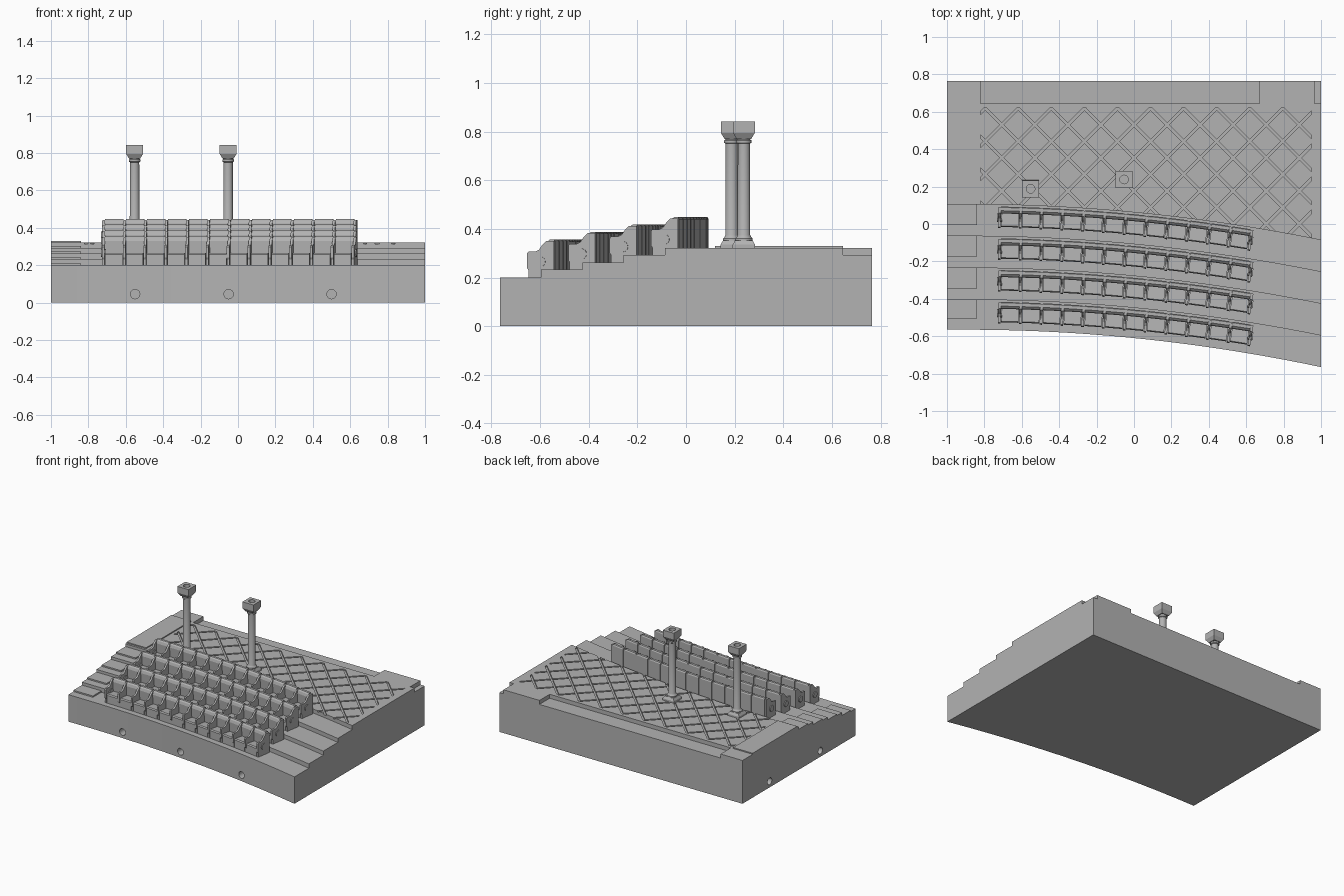
import bpy, bmesh, math
from mathutils import Matrix, Vector

cube = bpy.data.objects.get("Cube")
if cube:
    bpy.data.objects.remove(cube, do_unlink=True)

stone = bpy.data.materials.new("grey_stone")
stone.use_nodes = True
GREY = (0.45, 0.45, 0.45, 1)
stone.diffuse_color = GREY
stone.node_tree.nodes["Principled BSDF"].inputs["Base Color"].default_value = GREY

TREADS = [0.2, 0.232, 0.262, 0.292]      # tread heights, front to back
FRONTS = [-0.565, -0.405, -0.235, -0.065, 0.105]   # tread front edges at the flat end
TOP, BACK, INNER = 0.322, 0.765, 0.645


def edge_y(row, x):
    """Curved front edge of a tread."""
    bend = 0.0554 if row == 0 else 0.053
    return FRONTS[row] - bend * max(0, x + 0.9) ** 2


def edge_points(row, x0=-1, x1=1, n=28):
    xs = [x0 + (x1 - x0) * i / n for i in range(n + 1)]
    return [(x, edge_y(row, x)) for x in xs]


def finish(name, bm, smooth=False):
    bmesh.ops.recalc_face_normals(bm, faces=bm.faces)
    mesh = bpy.data.meshes.new(name)
    bm.to_mesh(mesh)
    bm.free()
    mesh.materials.append(stone)
    ob = bpy.data.objects.new(name, mesh)
    bpy.context.collection.objects.link(ob)
    bpy.ops.object.select_all(action='DESELECT')
    ob.select_set(True)
    bpy.context.view_layer.objects.active = ob
    if smooth:
        bpy.ops.object.shade_smooth_by_angle(angle=math.radians(35))
    return ob


def prism(bm, points, direction, matrix=Matrix()):
    """Extrude a closed loop of 3D points."""
    face = bm.faces.new([bm.verts.new(matrix @ Vector(p)) for p in points])
    ext = bmesh.ops.extrude_face_region(bm, geom=[face])["geom"]
    verts = [v for v in ext if isinstance(v, bmesh.types.BMVert)]
    bmesh.ops.translate(bm, verts=verts, vec=matrix.to_3x3() @ Vector(direction))


def slab(bm, outline, z0, z1):
    prism(bm, [(x, y, z0) for x, y in outline], (0, 0, z1 - z0))


def side_prism(bm, profile, x0, x1, matrix):
    prism(bm, [(x0, y, z) for y, z in profile], (x1 - x0, 0, 0), matrix)


def rect(x0, x1, y0, y1):
    return [(x0, y0), (x1, y0), (x1, y1), (x0, y1)]


# Base block with round peg holes in the front and one end
bm = bmesh.new()
slab(bm, edge_points(0) + [(1, BACK), (-1, BACK)], 0, TREADS[0])
base = finish("base", bm)

bm = bmesh.new()
holes = [((x, edge_y(0, x), 0.045), 'X') for x in (-0.55, -0.05, 0.5)]
holes += [((-1, y, 0.045), 'Y') for y in (0.445, -0.15)]
for place, axis in holes:
    bmesh.ops.create_cone(bm, cap_ends=True, segments=24, radius1=0.025, radius2=0.025,
                          depth=0.16, matrix=Matrix.Translation(place) @ Matrix.Rotation(math.pi / 2, 4, axis))
cutter = finish("hole_cutter", bm)
cutter.hide_render = True
cut = base.modifiers.new("holes", 'BOOLEAN')
cut.object = cutter
cut.solver = 'EXACT'
bpy.context.view_layer.objects.active = base
bpy.ops.object.modifier_apply(modifier=cut.name)
bpy.data.objects.remove(cutter, do_unlink=True)

# Curved treads
for row in range(1, 4):
    bm = bmesh.new()
    slab(bm, edge_points(row) + [(1, BACK), (-1, BACK)], TREADS[row - 1], TREADS[row])
    finish(f"tread_{row + 1}", bm)

# Raised aisle plates at the flat end
bm = bmesh.new()
for row in range(4):
    slab(bm, rect(-1, -0.84, FRONTS[row] + 0.06, FRONTS[row + 1]), TREADS[row], TREADS[row] + 0.01)
slab(bm, rect(-1, -0.84, FRONTS[4] + 0.015, INNER), TREADS[3], TOP + 0.008)
finish("aisle_plates", bm)

# Platform core and the two rear corner blocks beside the recess
FLOOR = TOP - 0.01
bm = bmesh.new()
slab(bm, edge_points(4) + [(1, INNER), (-1, INNER)], TREADS[3], FLOOR)
finish("platform", bm)
bm = bmesh.new()
slab(bm, rect(-1, -0.82, INNER, BACK), TREADS[3], TOP)
slab(bm, rect(0.67, 0.965, INNER, BACK), TREADS[3], TOP)
finish("rear_blocks", bm)

# Paving with a diagonal lattice of grooves
PITCH, HALF = 0.125, 0.007
LIMITS = (-0.82, 0.95, 0.62)
bm = bmesh.new()
bm.faces.new([bm.verts.new((x, y, FLOOR)) for x, y in edge_points(4) + [(1, INNER), (-1, INNER)]])


def split(co, normal):
    bmesh.ops.bisect_plane(bm, geom=bm.verts[:] + bm.edges[:] + bm.faces[:],
                           plane_co=co, plane_no=normal)


split((LIMITS[0], 0, 0), (1, 0, 0))
split((LIMITS[1], 0, 0), (1, 0, 0))
split((0, LIMITS[2], 0), (0, 1, 0))
DIAGONALS = [Vector((1, s, 0)).normalized() for s in (1, -1)]
for n in DIAGONALS:
    for i in range(-10, 11):
        for off in (-HALF, HALF):
            split(n * (i * PITCH + off), n)


def is_groove(face):
    c = face.calc_center_median()
    if not (LIMITS[0] < c.x < LIMITS[1] and c.y < LIMITS[2]):
        return False
    return any(abs(c.dot(n) - PITCH * round(c.dot(n) / PITCH)) < HALF for n in DIAGONALS)


tiles = [f for f in bm.faces if not is_groove(f)]
ext = bmesh.ops.extrude_face_region(bm, geom=tiles)["geom"]
bmesh.ops.translate(bm, verts=[v for v in ext if isinstance(v, bmesh.types.BMVert)],
                    vec=(0, 0, TOP - FLOOR))
bmesh.ops.delete(bm, geom=[f for f in tiles if f.is_valid], context='FACES')
finish("paving", bm)

# Seat rows: cushions, backs, dividers and end medallions
SEATS, START, STEP = 12, -0.718, 0.1125
CUSHION = [(0.006, 0), (0.006, 0.058), (0.012, 0.066), (0.09, 0.06), (0.09, 0)]
BACKREST = [(0.085, 0), (0.078, 0.13), (0.084, 0.148), (0.093, 0.156), (0.11, 0.156), (0.115, 0.148), (0.115, 0)]
DIVIDER = [(0.006, 0), (0.006, 0.03), (0, 0.04), (0, 0.098), (0.006, 0.106), (0.034, 0.106), (0.05, 0.114),
           (0.064, 0.134), (0.08, 0.15), (0.112, 0.15), (0.112, 0)]


def seat_matrix(row, x):
    turn = math.atan(-2 * 0.053 * (x + 0.9))
    place = Matrix.Translation((x, edge_y(row + 1, x) - 0.01, TREADS[row]))
    return place @ Matrix.Rotation(turn, 4, 'Z') @ Matrix.Translation((0, -0.115, 0))


for row in range(4):
    bm = bmesh.new()
    for i in range(SEATS):
        m = seat_matrix(row, START + STEP * (i + 0.5))
        side_prism(bm, CUSHION, -0.046, 0.046, m)
        side_prism(bm, BACKREST, -0.049, 0.049, m)
    finish(f"seats_row_{row + 1}", bm)

    bm = bmesh.new()
    for i in range(SEATS + 1):
        m = seat_matrix(row, START + STEP * i)
        side_prism(bm, DIVIDER, -0.007, 0.007, m)
        if i in (0, SEATS):
            bmesh.ops.create_cone(bm, cap_ends=True, segments=16, radius1=0.022, radius2=0.022, depth=0.026,
                                  matrix=m @ Matrix.Translation((0, 0.055, 0.065)) @ Matrix.Rotation(math.pi / 2, 4, 'Y'))
    finish(f"dividers_row_{row + 1}", bm)


# Columns: lathed shaft, square base and hollow square cap
def ring(bm, radius, z, sides, phase=0.0):
    return [bm.verts.new((radius * math.cos(phase + math.tau * i / sides),
                          radius * math.sin(phase + math.tau * i / sides), z)) for i in range(sides)]


def loft(bm, sections, sides, phase=0.0):
    rings = [ring(bm, r, z, sides, phase) for r, z in sections]
    for a, b in zip(rings, rings[1:]):
        for i in range(sides):
            j = (i + 1) % sides
            bm.faces.new((a[i], a[j], b[j], b[i]))
    bm.faces.new(rings[0])
    bm.faces.new(rings[-1])


SHAFT = [(0.036, 0.345), (0.036, 0.36), (0.03, 0.366), (0.026, 0.375), (0.025, 0.75), (0.031, 0.754),
         (0.031, 0.764), (0.026, 0.768), (0.026, 0.785)]
PLINTH = [(0.046, TOP - 0.012), (0.046, 0.335), (0.036, 0.352)]
CAP = [(0.03, 0.77), (0.045, 0.795), (0.045, 0.842)]

for name, x, y in (("end", -0.553, 0.188), ("middle", -0.053, 0.238)):
    bm = bmesh.new()
    loft(bm, SHAFT, 24)
    finish(f"{name}_column_shaft", bm, True).location = (x, y, 0)
    for part, shape in (("plinth", PLINTH), ("cap", CAP)):
        bm = bmesh.new()
        loft(bm, [(r * math.sqrt(2), z) for r, z in shape], 4, math.pi / 4)
        ob = finish(f"{name}_column_{part}", bm)
        ob.location = (x, y, 0)
    # Round socket in the cap
    bm = bmesh.new()
    loft(bm, [(0.023, 0.81), (0.023, 0.86)], 24)
    cutter = finish("socket_cutter", bm)
    cutter.location = (x, y, 0)
    cutter.hide_render = True
    cut = ob.modifiers.new("socket", 'BOOLEAN')
    cut.object = cutter
    cut.solver = 'EXACT'
    bpy.context.view_layer.objects.active = ob
    bpy.ops.object.modifier_apply(modifier=cut.name)
    bpy.data.objects.remove(cutter, do_unlink=True)
